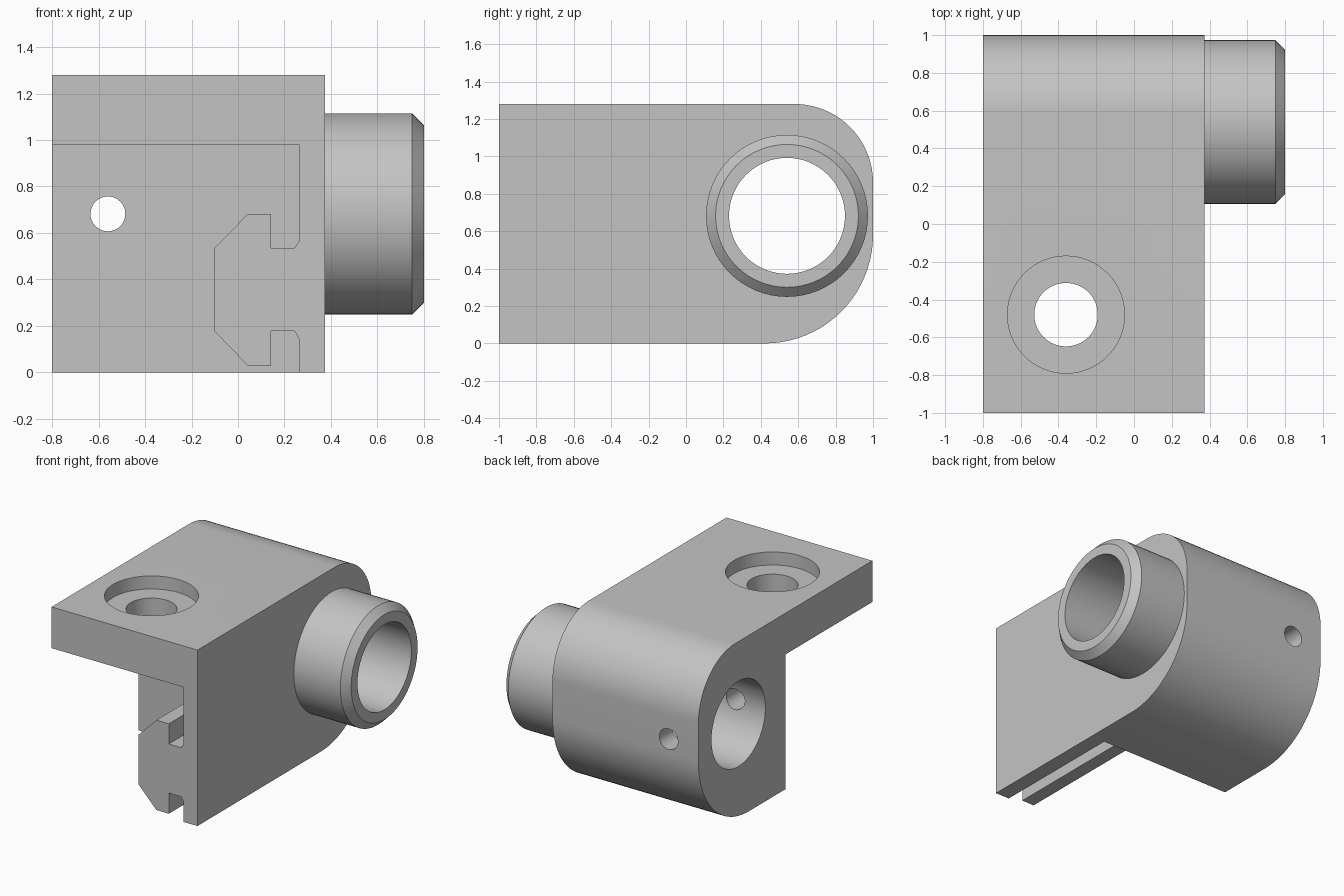
import bpy
import bmesh
from math import cos, sin, radians, pi
from mathutils import Matrix, Vector

if "Cube" in bpy.data.objects:
    bpy.data.objects.remove(bpy.data.objects["Cube"], do_unlink=True)

# Single plain grey material
grey = bpy.data.materials.new("plain grey")
grey.use_nodes = True
colour = (0.55, 0.55, 0.55, 1)
grey.diffuse_color = colour
grey.node_tree.nodes["Principled BSDF"].inputs["Base Color"].default_value = colour


def finish(name, bm):
    bmesh.ops.recalc_face_normals(bm, faces=bm.faces[:])
    mesh = bpy.data.meshes.new(name)
    bm.to_mesh(mesh)
    bm.free()
    mesh.materials.append(grey)
    obj = bpy.data.objects.new(name, mesh)
    bpy.context.collection.objects.link(obj)
    return obj


def prism(name, points, offset):
    """Extrude a closed outline of 3D points along offset."""
    bm = bmesh.new()
    face = bm.faces.new([bm.verts.new(p) for p in points])
    grown = bmesh.ops.extrude_face_region(bm, geom=[face], use_keep_orig=True)
    verts = [v for v in grown["geom"] if isinstance(v, bmesh.types.BMVert)]
    bmesh.ops.translate(bm, vec=offset, verts=verts)
    return finish(name, bm)


def rod(name, start, end, r1, r2=None, segments=64):
    """Capped cylinder or cone between two points."""
    a, b = Vector(start), Vector(end)
    axis = b - a
    bm = bmesh.new()
    place = Matrix.Translation((a + b) / 2) @ axis.to_track_quat("Z", "Y").to_matrix().to_4x4()
    bmesh.ops.create_cone(bm, cap_ends=True, segments=segments, radius1=r1,
                          radius2=r1 if r2 is None else r2, depth=axis.length, matrix=place)
    return finish(name, bm)


def combine(target, tool, operation):
    mod = target.modifiers.new(operation.lower(), "BOOLEAN")
    mod.operation = operation
    mod.solver = "EXACT"
    mod.object = tool
    bpy.ops.object.select_all(action="DESELECT")
    bpy.context.view_layer.objects.active = target
    target.select_set(True)
    bpy.ops.object.modifier_apply(modifier=mod.name)
    bpy.data.objects.remove(tool, do_unlink=True)


def arc(cy, cz, r, start, end, steps=20):
    angles = [radians(start + (end - start) * i / steps) for i in range(steps + 1)]
    return [(cy + r * cos(t), cz + r * sin(t)) for t in angles]


LEFT, RIGHT, TOP = -0.8, 0.374, 1.28
BORE_Y, BORE_Z = 0.54, 0.682

# Block with a rounded back
side = [(-1, TOP), (-1, 0)] + arc(0.42, 0.58, 0.58, -90, 0) + arc(0.58, 0.86, 0.42, 0, 90)
body = prism("mount_body", [(LEFT, y, z) for y, z in side], (RIGHT - LEFT, 0, 0))

# Front pocket, leaving the top plate, side wall and slotted rail
pocket = [(-0.9, 0.98), (0.262, 0.98), (0.262, 0.565), (0.243, 0.535), (0.143, 0.535),
          (0.143, 0.682), (0.043, 0.682), (-0.102, 0.535), (-0.102, 0.178),
          (0.043, 0.028), (0.143, 0.028), (0.143, 0.178), (0.243, 0.178),
          (0.262, 0.145), (0.262, -0.1), (-0.9, -0.1)]
combine(body, prism("pocket_cutter", [(x, -1.1, z) for x, z in pocket], (0, 1.1, 0)), "DIFFERENCE")

# Side boss with a chamfered rim
boss = rod("boss", (0.2, BORE_Y, BORE_Z), (0.8, BORE_Y, BORE_Z), 0.433)
rim = [e for e in boss.data.edges
       if all(boss.data.vertices[i].co.x > 0.79 for i in e.vertices)]
bm = bmesh.new()
bm.from_mesh(boss.data)
bm.edges.ensure_lookup_table()
bmesh.ops.bevel(bm, geom=[bm.edges[e.index] for e in rim], offset=0.051,
                segments=1, affect="EDGES")
bm.to_mesh(boss.data)
bm.free()
combine(body, boss, "UNION")

# Main bore, cross pin hole and counterbored screw hole
for tool in (
    rod("bore_cutter", (-1, BORE_Y, BORE_Z), (1, BORE_Y, BORE_Z), 0.31),
    rod("pin_cutter", (-0.56, -0.3, BORE_Z), (-0.56, 1.2, BORE_Z), 0.075, segments=32),
    rod("counterbore_cutter", (-0.36, -0.48, 1.185), (-0.36, -0.48, 1.4), 0.31),
    rod("screw_cutter", (-0.36, -0.48, 0.8), (-0.36, -0.48, 1.4), 0.168),
):
    combine(body, tool, "DIFFERENCE")

bpy.ops.object.select_all(action="DESELECT")
bpy.context.view_layer.objects.active = body
body.select_set(True)
bpy.ops.object.shade_smooth_by_angle(angle=pi / 6)
